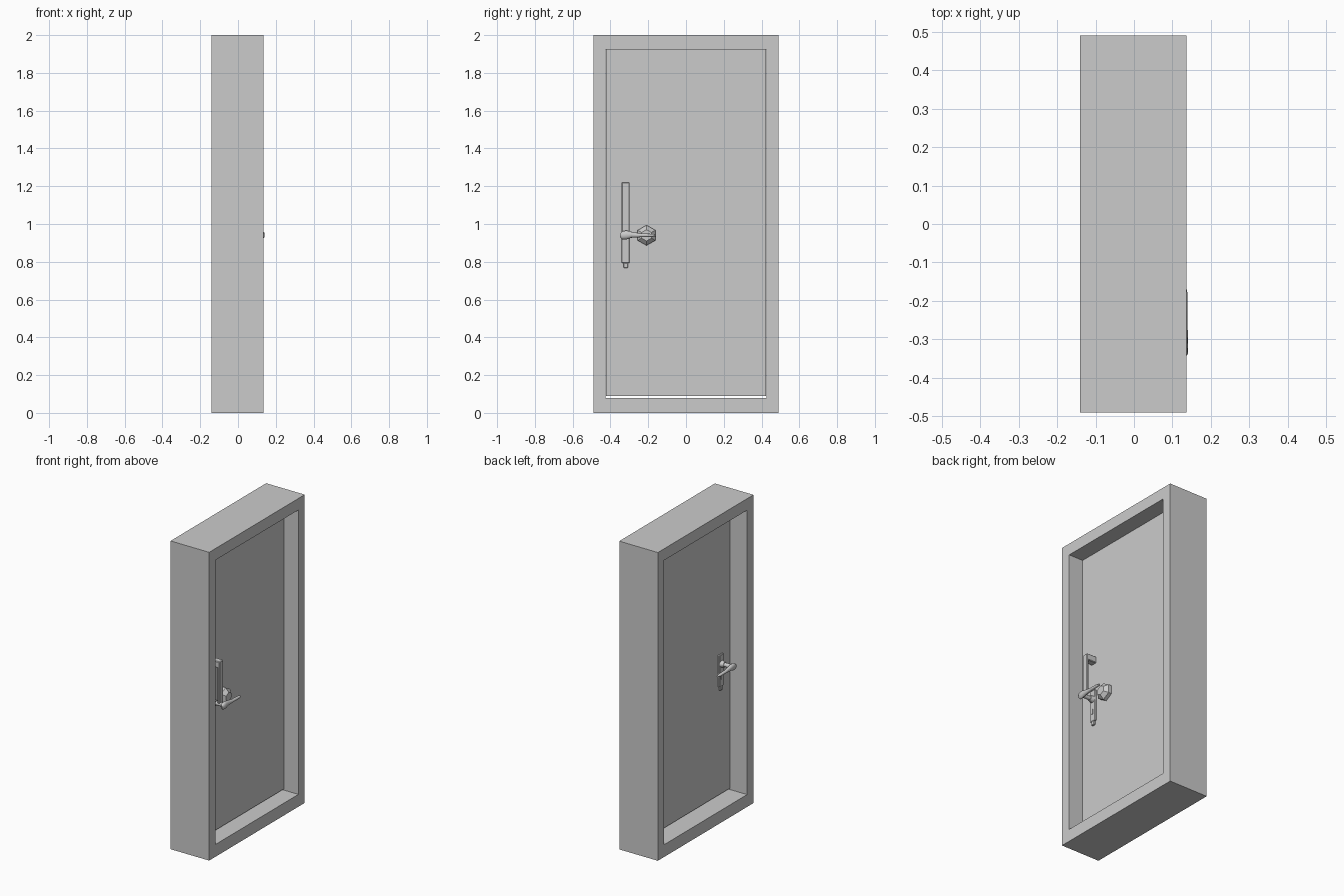
import bpy, bmesh, math
from mathutils import Matrix, Vector

cube = bpy.data.objects.get("Cube")
if cube:
    bpy.data.objects.remove(cube, do_unlink=True)

grey = bpy.data.materials.new("plain grey")
grey.use_nodes = True
COLOUR = (0.6, 0.6, 0.6, 1)
grey.diffuse_color = COLOUR
grey.node_tree.nodes["Principled BSDF"].inputs["Base Color"].default_value = COLOUR


def finish(name, bm, smooth=False):
    bmesh.ops.recalc_face_normals(bm, faces=bm.faces)
    mesh = bpy.data.meshes.new(name)
    bm.to_mesh(mesh)
    bm.free()
    mesh.materials.append(grey)
    obj = bpy.data.objects.new(name, mesh)
    bpy.context.collection.objects.link(obj)
    if smooth:
        bpy.ops.object.select_all(action="DESELECT")
        obj.select_set(True)
        bpy.context.view_layer.objects.active = obj
        bpy.ops.object.shade_smooth_by_angle(angle=math.radians(35))
    return obj


def box(name, x, y, z, bevel=0):
    """Box from (low, high) pairs on each axis."""
    bm = bmesh.new()
    bmesh.ops.create_cube(bm, size=1)
    for v in bm.verts:
        v.co = Vector([lo + (c + 0.5) * (hi - lo) for c, (lo, hi) in zip(v.co, (x, y, z))])
    if bevel:
        bmesh.ops.bevel(bm, geom=bm.edges[:], offset=bevel, segments=1, affect="EDGES")
    return finish(name, bm)


def peg(name, x0, x1, y, z, r0, r1, sides=16, smooth=True):
    """Cylinder or cone lying along x."""
    bm = bmesh.new()
    turn = Matrix.Translation(((x0 + x1) / 2, y, z)) @ Matrix.Rotation(math.pi / 2, 4, "Y")
    spin = Matrix.Rotation(math.pi / 2, 4, "Z")
    low, high = (r0, r1) if x1 > x0 else (r1, r0)
    bmesh.ops.create_cone(bm, cap_ends=True, segments=sides, radius1=low, radius2=high,
                          depth=abs(x1 - x0), matrix=turn @ spin)
    return finish(name, bm, smooth)


def loft(name, sections, sides=12):
    """Elliptical rings (x, y, z, x radius, z radius) joined along y."""
    bm = bmesh.new()
    rings = []
    for x, y, z, rx, rz in sections:
        rings.append([bm.verts.new((x + rx * math.cos(a), y, z + rz * math.sin(a)))
                      for a in (2 * math.pi * i / sides for i in range(sides))])
    for a, b in zip(rings, rings[1:]):
        for i in range(sides):
            j = (i + 1) % sides
            bm.faces.new((a[i], a[j], b[j], b[i]))
    bm.faces.new(rings[0])
    bm.faces.new(rings[-1])
    return finish(name, bm, True)


# Frame: rectangular ring extruded through the wall depth
bm = bmesh.new()
def loop(y0, y1, z0, z1):
    return [bm.verts.new((-0.141, y, z)) for y, z in ((y0, z0), (y1, z0), (y1, z1), (y0, z1))]
outer, inner = loop(-0.49, 0.49, 0, 2), loop(-0.425, 0.425, 0.08, 1.925)
ring = [bm.faces.new((outer[i], outer[i - 1], inner[i - 1], inner[i])) for i in range(4)]
out = bmesh.ops.extrude_face_region(bm, geom=ring, use_keep_orig=True)
bmesh.ops.translate(bm, vec=(0.277, 0, 0),
                    verts=[g for g in out["geom"] if isinstance(g, bmesh.types.BMVert)])
finish("door_frame", bm)

# Door leaf with a gap below it
FRONT, BACK = 0.035, -0.02
box("door_leaf", (BACK, FRONT), (-0.424, 0.424), (0.09, 1.924))

HY, HZ = -0.32, 0.94

# Lever set on each face of the door
for side, face, sign in (("front", FRONT, 1), ("back", BACK, -1)):
    def off(d):
        return face + sign * d
    def span(a, b):
        return tuple(sorted((off(a), off(b))))
    box(f"{side}_lock_plate", span(-0.002, 0.012), (HY - 0.021, HY + 0.021), (0.793, 1.0), 0.003)
    box(f"{side}_plate_tip", span(-0.002, 0.012), (HY - 0.012, HY + 0.012), (0.768, 0.795), 0.003)
    box(f"{side}_keyhole", span(0.011, 0.016), (HY - 0.006, HY + 0.006), (0.84, 0.873))
    peg(f"{side}_lever_collar", off(0.01), off(0.035), HY, HZ, 0.022, 0.017)
    peg(f"{side}_lever_neck", off(0.03), off(0.095), HY, HZ, 0.013, 0.013)
    loft(f"{side}_lever", [(off(d), y, HZ + dz, rx, rz) for d, y, dz, rx, rz in (
        (0.092, -0.350, 0, 0.005, 0.008),
        (0.092, -0.338, 0, 0.013, 0.021),
        (0.092, -0.315, 0.002, 0.014, 0.024),
        (0.092, -0.290, 0.003, 0.013, 0.016),
        (0.093, -0.240, 0, 0.011, 0.010),
        (0.094, -0.180, 0, 0.010, 0.008),
        (0.094, -0.160, 0, 0.006, 0.005))])

# Pull bar above the front lever
box("pull_bar_mount", (FRONT - 0.002, FRONT + 0.07), (HY - 0.021, HY + 0.021), (1.18, 1.222), 0.004)
box("pull_bar", (FRONT + 0.055, FRONT + 0.07), (HY - 0.021, HY + 0.021), (0.95, 1.222), 0.004)

# Six-sided knob beside the front lever
peg("knob_base", FRONT - 0.002, FRONT + 0.022, -0.209, HZ, 0.054, 0.054, 6, False)
peg("knob_cap", FRONT + 0.022, FRONT + 0.045, -0.209, HZ, 0.054, 0.03, 6, False)
